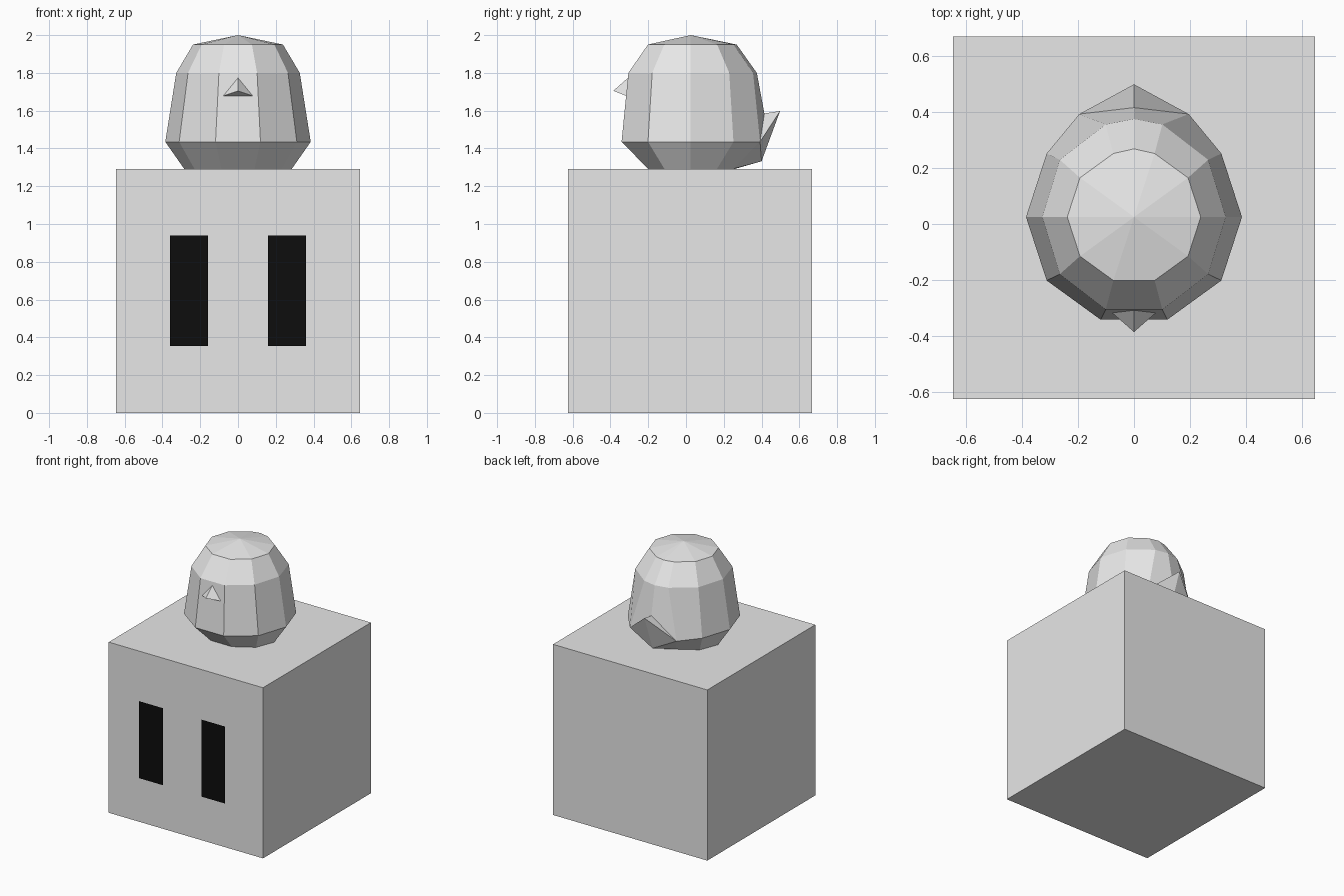
import bpy, bmesh, math

if "Cube" in bpy.data.objects:
    bpy.data.objects.remove(bpy.data.objects["Cube"])


def material(name, value):
    m = bpy.data.materials.new(name)
    m.diffuse_color = (value, value, value, 1)
    m.use_nodes = True
    m.node_tree.nodes["Principled BSDF"].inputs["Base Color"].default_value = m.diffuse_color
    return m


GREY = material("light grey", 0.8)
BLACK = material("black", 0.004)


def finish(name, bm, mat, closed=True):
    if closed:
        bmesh.ops.recalc_face_normals(bm, faces=bm.faces[:])
    mesh = bpy.data.meshes.new(name)
    bm.to_mesh(mesh)
    bm.free()
    mesh.materials.append(mat)
    ob = bpy.data.objects.new(name, mesh)
    bpy.context.collection.objects.link(ob)
    return ob


# Cube body
S = 1.292
bm = bmesh.new()
bmesh.ops.create_cube(bm, size=S)
bmesh.ops.translate(bm, verts=bm.verts[:], vec=(0, 0.022, S / 2))
finish("cube_body", bm, GREY)

# Eye panels, floating just in front of the cube
for side, name in ((-1, "left_eye"), (1, "right_eye")):
    bm = bmesh.new()
    x0, x1 = sorted((side * 0.16, side * 0.36))
    bm.faces.new([bm.verts.new((x, -0.668, z)) for x, z in
                  ((x0, 0.355), (x1, 0.355), (x1, 0.938), (x0, 0.938))])
    finish(name, bm, BLACK, closed=False)

# Bird: ten-sided rings, each with one extra vertex at the middle of the back
CY = 0.025
bm = bmesh.new()


def ring(z, rx, ry, back, back_z=None):
    verts = [bm.verts.new((0, back, back_z or z))]
    for k in range(10):
        a = math.radians(72 - 36 * k)
        verts.append(bm.verts.new((rx * math.cos(a), CY + ry * math.sin(a), z)))
    return verts


base = ring(S, 0.285, 0.237, 0.26)
belly = ring(1.435, 0.385, 0.385, 0.415, 1.585)
shoulder = ring(1.8, 0.327, 0.347, 0.375)
crown = ring(1.95, 0.238, 0.238, 0.268)
apex = bm.verts.new((0, CY, 2.0))
for k, s in ((1, 1), (10, -1)):          # belly widens where the tail starts
    belly[k].co = (s * 0.195, 0.392, 1.435)

for lo, hi in ((base, belly), (belly, shoulder), (shoulder, crown)):
    for k in range(11):
        n = (k + 1) % 11
        if lo is base and 0 in (k, n):
            continue                     # left open for the tail
        bm.faces.new((lo[k], lo[n], hi[n], hi[k]))
for k in range(11):
    bm.faces.new((crown[k], crown[(k + 1) % 11], apex))
bm.faces.new(base)

# Pointed tail
tip = bm.verts.new((0, 0.498, 1.598))
low = bm.verts.new((0, 0.40, 1.332))
for k in (1, 10):
    bm.faces.new((belly[k], belly[0], tip))
    bm.faces.new((belly[k], tip, low))
    bm.faces.new((belly[k], low, base[k]))
    bm.faces.new((base[k], low, base[0]))
finish("bird_body", bm, GREY)

# Beak
bm = bmesh.new()
v = [bm.verts.new(p) for p in ((0, -0.306, 1.775), (-0.08, -0.315, 1.678),
                               (0.08, -0.315, 1.678), (0, -0.385, 1.705))]
for f in ((0, 1, 3), (0, 3, 2), (1, 2, 3), (0, 2, 1)):
    bm.faces.new([v[i] for i in f])
finish("beak", bm, GREY)
